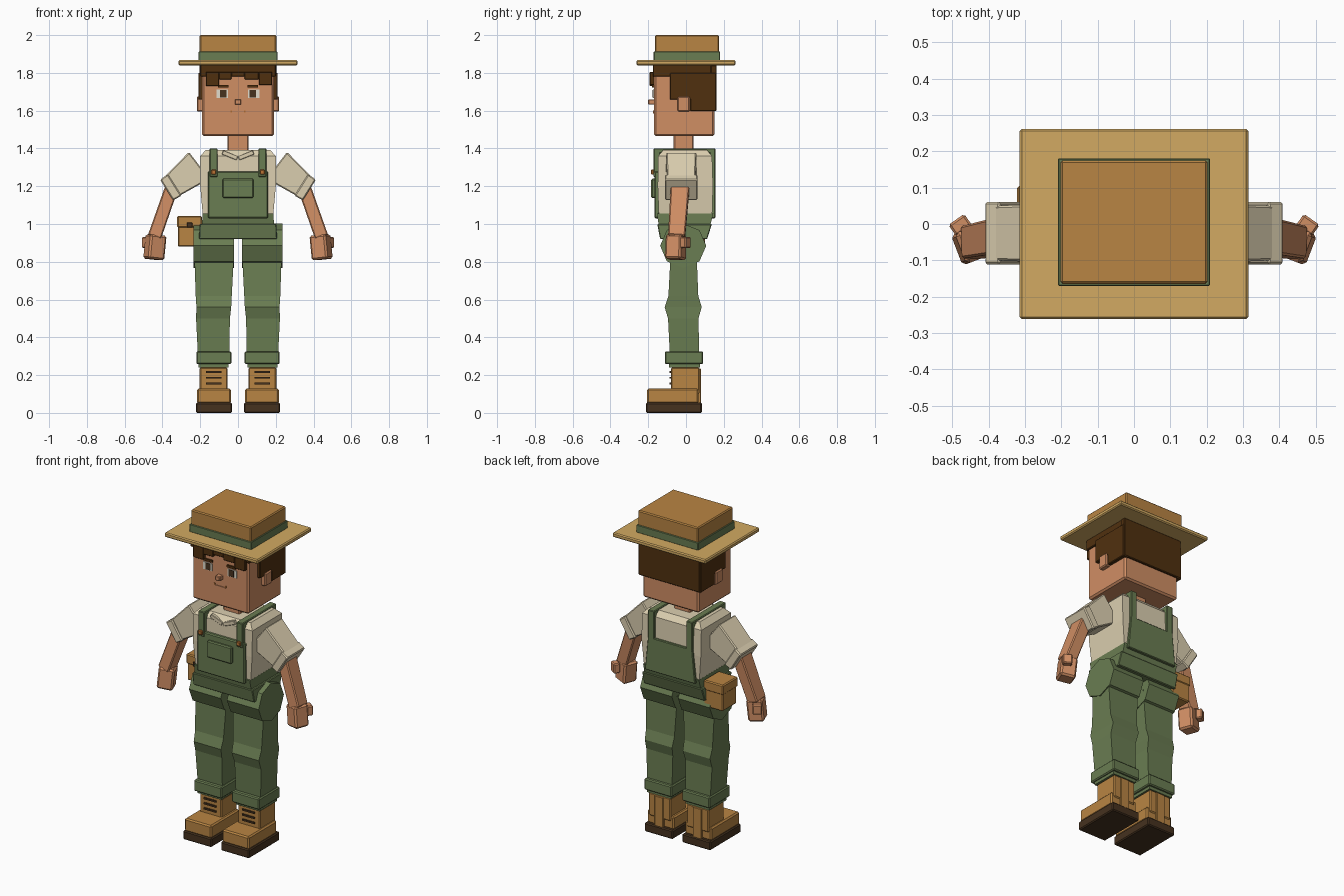
import bpy, bmesh, math
from mathutils import Matrix, Vector

default = bpy.data.objects.get("Cube")
if default:
    bpy.data.objects.remove(default, do_unlink=True)


def make_material(name, code):
    def linear(channel):
        return channel / 12.92 if channel < .04 else ((channel + .055) / 1.055) ** 2.4
    rgb = [linear(byte / 255) for byte in bytes.fromhex(code)]
    material = bpy.data.materials.new(name)
    material.use_nodes = True
    material.diffuse_color = (*rgb, 1)
    shader = material.node_tree.nodes["Principled BSDF"]
    shader.inputs["Base Color"].default_value = (*rgb, 1)
    shader.inputs["Roughness"].default_value = .8
    return material


skin = make_material("skin", "d08e64")
green = make_material("overall green", "6a7d52")
cream = make_material("shirt cream", "dccfb0")
tan = make_material("tan leather", "b98543")
straw = make_material("straw", "d2aa62")
dark = make_material("dark sole", "46321f")
brown = make_material("hair brown", "50300f")
white = make_material("eye white", "e1dccd")
copper = make_material("copper button", "bc7434")


def finish(bm, name, material, bevel=0, pair=False):
    """Turn a bmesh into one object, or into a mirrored left and right pair."""
    sides = (("left_", 1), ("right_", -1)) if pair else (("", 1),)
    for prefix, sign in sides:
        part = bm.copy()
        bmesh.ops.scale(part, vec=(sign, 1, 1), verts=part.verts)
        bmesh.ops.recalc_face_normals(part, faces=part.faces)
        mesh = bpy.data.meshes.new(prefix + name)
        part.to_mesh(mesh)
        part.free()
        mesh.materials.append(material)
        obj = bpy.data.objects.new(prefix + name, mesh)
        bpy.context.collection.objects.link(obj)
        if bevel:
            modifier = obj.modifiers.new("Bevel", "BEVEL")
            modifier.width = bevel
            modifier.segments = 1
    bm.free()


def box(name, material, xs, ys, zs, bevel=.006, pair=False, turn=0, roll=0):
    """Box from its limits, turned about its own upright and front-back axes."""
    bm = bmesh.new()
    centre = Vector(sum(limits) / 2 for limits in (xs, ys, zs))
    size = [limits[1] - limits[0] for limits in (xs, ys, zs)]
    matrix = (Matrix.Translation(centre) @ Matrix.Rotation(math.radians(turn), 4, "Z")
              @ Matrix.Rotation(math.radians(roll), 4, "Y") @ Matrix.Diagonal((*size, 1)))
    bmesh.ops.create_cube(bm, size=1, matrix=matrix)
    finish(bm, name, material, bevel, pair)


def skin_rings(rings):
    """Join rings of points into a closed solid."""
    bm = bmesh.new()
    loops = [[bm.verts.new(point) for point in ring] for ring in rings]
    count = len(loops[0])
    for low, high in zip(loops, loops[1:]):
        for i in range(count):
            j = (i + 1) % count
            bm.faces.new((low[i], low[j], high[j], high[i]))
    bm.faces.new(loops[0])
    bm.faces.new(loops[-1])
    return bm


def loft(name, material, sections, bevel=0, pair=False):
    """Rectangular sections (z, x limits, y limits) stacked upwards."""
    rings = [[(a, c, z), (b, c, z), (b, d, z), (a, d, z)] for z, a, b, c, d in sections]
    finish(skin_rings(rings), name, material, bevel, pair)


def limb(name, material, start, end, first, last, bevel=.006):
    """Tapered square bar between two points, mirrored."""
    start, end = Vector(start), Vector(end)
    axis = (end - start).normalized()
    across = Vector((0, 1, 0)).cross(axis).normalized()
    depth = axis.cross(across)
    rings = []
    for point, (wide, deep) in ((start, first), (end, last)):
        rings.append([point + across * wide * u / 2 + depth * deep * v / 2
                      for u, v in ((-1, -1), (1, -1), (1, 1), (-1, 1))])
    finish(skin_rings(rings), name, material, bevel, pair=True)


# Hat
box("hat_brim", straw, (-.315, .315), (-.262, .262), (1.84, 1.867))
box("hat_crown", tan, (-.203, .203), (-.165, .175), (1.86, 2))
box("hat_band", green, (-.209, .209), (-.171, .181), (1.865, 1.913), .003)

# Head and face
box("head", skin, (-.19, .19), (-.17, .15), (1.465, 1.84), .01)
box("neck", skin, (-.055, .055), (-.065, .04), (1.36, 1.48))
box("ear", skin, (.18, .218), (-.045, .02), (1.595, 1.675), pair=True)
box("nose", skin, (-.017, .017), (-.2, -.16), (1.632, 1.66), .004)
box("eye", white, (.053, .113), (-.175, -.168), (1.667, 1.712), 0, True)
box("pupil", dark, (.062, .094), (-.178, -.17), (1.67, 1.71), 0, True)
box("eyebrow", brown, (.05, .107), (-.18, -.17), (1.722, 1.735), 0, True)
box("mouth", skin, (-.033, .033), (-.174, -.168), (1.584, 1.59), 0)
box("mouth_corner", copper, (.033, .041), (-.174, -.168), (1.59, 1.6), 0, True)

# Hair
box("hair_cap", brown, (-.2, .2), (-.176, .155), (1.78, 1.842), .004)
box("hair_back", brown, (-.205, .205), (.13, .162), (1.6, 1.84), .004)
box("hair_side", brown, (.17, .21), (.022, .16), (1.598, 1.8), .004, True)
box("sideburn", brown, (.17, .21), (-.085, .03), (1.658, 1.8), .004, True)
locks = ((-.17, -.1, 1.73), (-.1, -.035, 1.765), (-.035, .035, 1.78),
         (.035, .11, 1.765), (.11, .18, 1.735))
for number, (left, right, bottom) in enumerate(locks):
    box(f"fringe_lock_{number}", brown, (left, right), (-.192, -.165), (bottom, 1.806), .003)

# Shirt
loft("shirt_body", cream, [(1.03, -.185, .185, -.143, .138), (1.2, -.2, .2, -.15, .143),
                           (1.36, -.2, .2, -.147, .138), (1.392, -.17, .17, -.12, .11)])
box("collar", cream, (.0, .085), (-.15, -.13), (1.352, 1.376), .003, True, roll=-22)
limb("sleeve", cream, (.205, -.025, 1.31), (.355, -.025, 1.195), (.18, .16), (.125, .15))
limb("sleeve_cuff", cream, (.335, -.025, 1.207), (.378, -.025, 1.18), (.135, .172), (.13, .172))

# Arms and hands
limb("forearm", skin, (.345, -.03, 1.21), (.443, -.05, .93), (.07, .1), (.072, .09))
loft_centre = -.054
box("hand", skin, (.394, .486), (loft_centre - .045, loft_centre + .045),
    (.812, .942), .01, True, turn=-21, roll=-6)
box("thumb", skin, (.452, .505), (-.022, .016), (.872, .932), .006, True, turn=-35)

# Overalls upper part
box("front_bib", green, (-.16, .16), (-.168, -.14), (1.03, 1.278))
loft("back_bib", green, [(1.03, -.17, .17, .13, .155), (1.235, -.15, .15, .13, .155)], .004)
box("bib_pocket", green, (-.083, .083), (-.184, -.16), (1.138, 1.24))
box("front_strap", green, (.108, .15), (-.172, -.135), (1.25, 1.4), .004, True)
box("shoulder_strap", green, (.108, .15), (-.165, .15), (1.375, 1.4), .004, True)
box("back_strap", green, (.108, .15), (.125, .155), (1.2, 1.4), .004, True)
box("strap_button", copper, (.116, .142), (-.185, -.165), (1.262, 1.288), .004, True)
loft("waist", green, [(.92, -.19, .19, -.13, .105), (1.0, -.19, .19, -.145, .13),
                      (1.056, -.188, .188, -.155, .145)])
loft("waistband", green, [(.92, -.207, .207, -.137, .112), (1.0, -.203, .203, -.152, .137)], .004)

# Trouser legs with eight-sided hips and pointed knees
bm = bmesh.new()
bmesh.ops.create_cone(bm, cap_ends=True, segments=8, radius1=1, radius2=1, depth=1,
                      matrix=Matrix.Translation((.128, -.015, .885))
                      @ Matrix.Diagonal((.214, .122, .117, 1))
                      @ Matrix.Rotation(math.pi / 2, 4, "Y"))
finish(bm, "hip", green, pair=True)
loft("trouser_leg", green, [(.3, .046, .212, -.085, .07), (.5, .043, .222, -.095, .066),
                            (.56, .036, .22, -.113, .083), (.62, .033, .224, -.093, .065),
                            (.87, .02, .232, -.08, .055)], pair=True)
box("trouser_cuff", green, (.035, .221), (-.112, .09), (.258, .326), pair=True)
box("cuff_lining", green, (.05, .21), (-.09, .075), (.24, .26), 0, True)

# Boots
box("boot_shaft", tan, (.055, .203), (-.08, .072), (.1, .24), pair=True)
box("boot_foot", tan, (.037, .217), (-.207, .066), (.05, .128), .008, True)
box("boot_sole", dark, (.032, .223), (-.212, .084), (0, .054), pair=True)
box("boot_heel_strip", tan, (.1, .158), (.06, .079), (.05, .235), .003, True)
for row in range(3):
    height = .15 + row * .031
    box(f"boot_lace_{row}", dark, (.088, .17), (-.088, -.078), (height, height + .01), 0, True)

# Side pouch
box("pouch", tan, (-.318, -.19), (-.035, .1), (.88, 1.03))
box("pouch_flap", tan, (-.322, -.19), (-.042, .104), (.982, 1.042))
box("pouch_clasp", dark, (-.27, -.242), (-.05, -.04), (.982, 1.008), .002)
